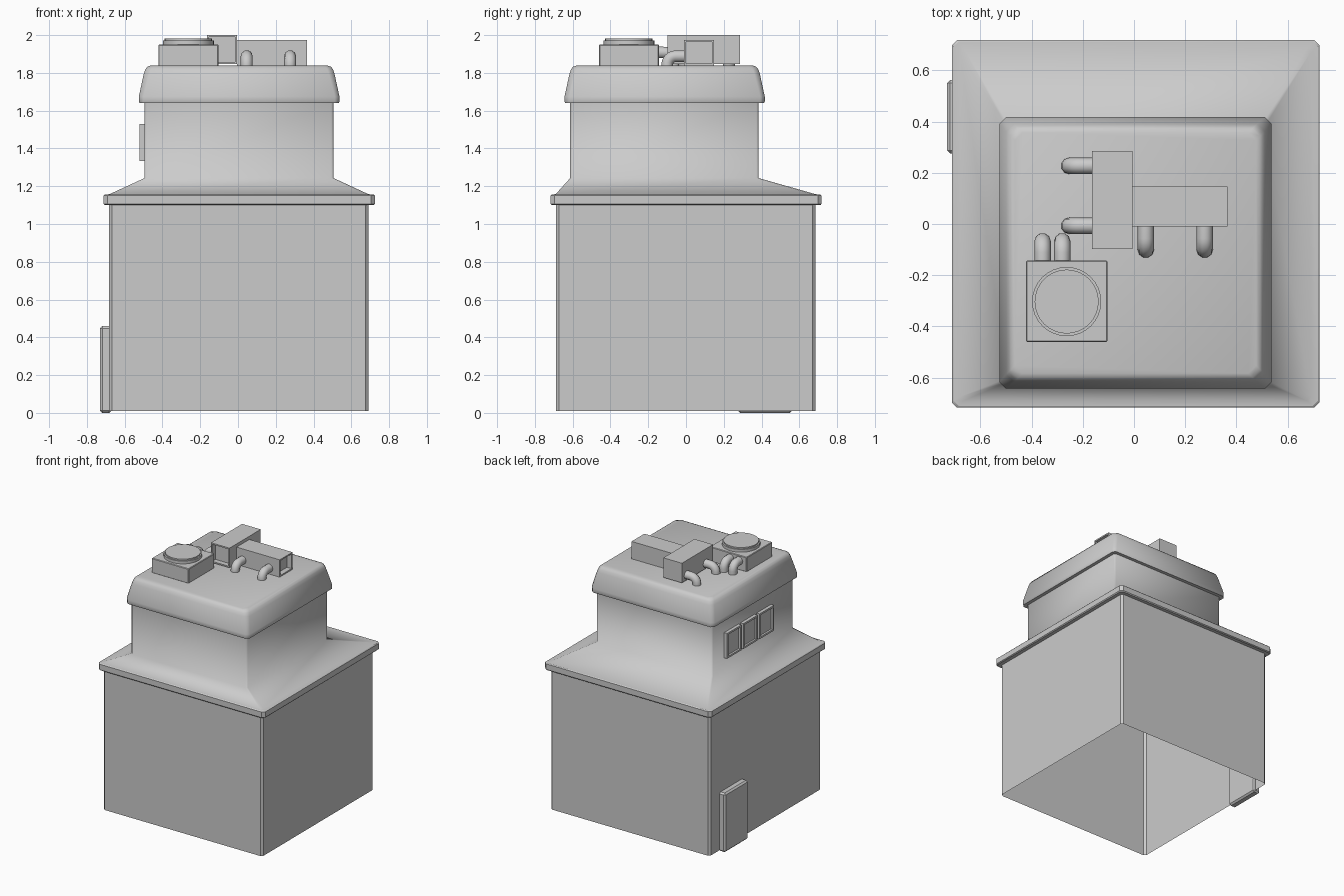
import bpy, bmesh, math
from mathutils import Vector

if "Cube" in bpy.data.objects:
    bpy.data.objects.remove(bpy.data.objects["Cube"])


def finish(name, bm, angle=35):
    bmesh.ops.recalc_face_normals(bm, faces=bm.faces)
    me = bpy.data.meshes.new(name)
    bm.to_mesh(me)
    bm.free()
    ob = bpy.data.objects.new(name, me)
    bpy.context.collection.objects.link(ob)
    bpy.ops.object.select_all(action='DESELECT')
    bpy.context.view_layer.objects.active = ob
    ob.select_set(True)
    bpy.ops.object.shade_smooth_by_angle(angle=math.radians(angle))
    return ob


def stack(name, rings, cap=False, angle=35):
    """Skin through rectangles (x0, x1, y0, y1, z, corner chamfer)."""
    bm = bmesh.new()
    prev = None
    for x0, x1, y0, y1, z, c in rings:
        pts = [(x0 + c, y0), (x1 - c, y0), (x1, y0 + c), (x1, y1 - c),
               (x1 - c, y1), (x0 + c, y1), (x0, y1 - c), (x0, y0 + c)]
        ring = [bm.verts.new((x, y, z)) for x, y in pts]
        if prev:
            for i in range(8):
                j = (i + 1) % 8
                bm.faces.new((prev[i], prev[j], ring[j], ring[i]))
        prev = ring
    if cap:
        bm.faces.new(prev)
    return finish(name, bm, angle)


def box(name, lo, hi, recess=None, rim=0.015, depth=0.02, bevel=0.0):
    """Box from corner to corner; the face looking along recess is sunk in."""
    lo, hi = Vector(lo), Vector(hi)
    bm = bmesh.new()
    bmesh.ops.create_cube(bm, size=1)
    for v in bm.verts:
        v.co = Vector(((lo[i] + hi[i]) / 2 + v.co[i] * (hi[i] - lo[i])) for i in range(3))
    if bevel:
        bmesh.ops.bevel(bm, geom=bm.edges[:], offset=bevel, segments=1, affect='EDGES')
    bm.normal_update()
    if recess:
        d = Vector(recess)
        face = max(bm.faces, key=lambda f: f.normal.dot(d) * 10 + f.calc_area())
        bmesh.ops.inset_region(bm, faces=[face], thickness=rim)
        new = bmesh.ops.extrude_discrete_faces(bm, faces=[face])['faces'][0]
        bmesh.ops.translate(bm, verts=new.verts, vec=-d * depth)
    return finish(name, bm)


def elbow(name, start, direction, reach, radius=0.032, bend=0.045, floor=1.83):
    """Pipe leaving a unit horizontally, then turning down into the roof."""
    s, d = Vector(start), Vector(direction)
    run = reach - radius - bend
    pts = [s - d * 0.01]
    for i in range(7):
        a = math.pi / 2 * i / 6
        pts.append(s + d * (run + bend * math.sin(a)) + Vector((0, 0, bend * (math.cos(a) - 1))))
    pts.append(Vector((pts[-1].x, pts[-1].y, floor)))
    cu = bpy.data.curves.new(name, 'CURVE')
    cu.dimensions = '3D'
    cu.bevel_depth = radius
    cu.bevel_resolution = 3
    sp = cu.splines.new('POLY')
    sp.points.add(len(pts) - 1)
    for p, q in zip(sp.points, pts):
        p.co = (*q, 1)
    sp.use_smooth = True
    ob = bpy.data.objects.new(name, cu)
    bpy.context.collection.objects.link(ob)


# Main walls, open underneath
stack("main_walls", [(-0.683, 0.69, -0.688, 0.685, z, 0.015) for z in (0.01, 1.105)])

# Ledge around the top of the walls
stack("roof_ledge", [
    (-0.683, 0.69, -0.688, 0.685, 1.1, 0.015),
    (-0.705, 0.718, -0.71, 0.712, 1.1, 0.02),
    (-0.711, 0.724, -0.717, 0.718, 1.107, 0.02),
    (-0.711, 0.724, -0.717, 0.718, 1.15, 0.02),
    (-0.705, 0.718, -0.71, 0.712, 1.156, 0.02)])

# Sloping skirt running into the upper walls
stack("skirt_and_upper_walls", [
    (-0.705, 0.718, -0.71, 0.712, 1.156, 0.02),
    (-0.68, 0.69, -0.69, 0.685, 1.158, 0.015),
    (-0.495, 0.506, -0.613, 0.385, 1.243, 0.012),
    (-0.495, 0.506, -0.613, 0.385, 1.645, 0.012)], angle=80)

# Overhanging top cap with rounded shoulder
cap_steps = [(-0.03, 1.64, 0.012), (-0.004, 1.64, 0.02), (0, 1.648, 0.025), (0, 1.675, 0.025),
             (-0.026, 1.795, 0.03), (-0.034, 1.818, 0.03), (-0.044, 1.832, 0.03), (-0.06, 1.838, 0.03)]
stack("top_cap", [(-0.525 - o, 0.537 + o, -0.643 - o, 0.417 + o, z, c)
                  for o, z, c in cap_steps], cap=True, angle=50)

# Door and the three windows, all on the left side
box("door", (-0.73, 0.275, 0.0), (-0.67, 0.562, 0.46), bevel=0.012)
for i in range(3):
    y = 0.15 - i * 0.2
    box(f"window_{i + 1}", (-0.521, y - 0.088, 1.333), (-0.49, y + 0.088, 1.53),
        recess=(-1, 0, 0), rim=0.02, depth=0.015)

# Fan unit with round cover
box("fan_housing", (-0.422, -0.46, 1.835), (-0.104, -0.143, 1.95), bevel=0.004)
bm = bmesh.new()
bmesh.ops.create_cone(bm, cap_ends=True, segments=32, radius1=0.135, radius2=0.135, depth=0.05)
rim_edges = [e for e in bm.edges if all(v.co.z > 0 for v in e.verts)]
bmesh.ops.bevel(bm, geom=rim_edges, offset=0.01, segments=2, affect='EDGES')
bmesh.ops.translate(bm, verts=bm.verts, vec=(-0.263, -0.303, 1.957))
finish("fan_cover", bm, 50)

# Two ducts with recessed open ends
box("long_duct", (-0.165, -0.097, 1.847), (-0.005, 0.286, 2.0), recess=(0, -1, 0), depth=0.04)
box("side_duct", (-0.006, -0.01, 1.84), (0.366, 0.147, 1.975), recess=(1, 0, 0), depth=0.04)

# Elbow pipes from each unit down to the roof
for i, x in enumerate((0.046, 0.276)):
    elbow(f"side_duct_pipe_{i + 1}", (x, -0.01, 1.888), (0, -1, 0), 0.122)
for i, y in enumerate((-0.007, 0.227)):
    elbow(f"long_duct_pipe_{i + 1}", (-0.165, y, 1.888), (-1, 0, 0), 0.12)
for i, x in enumerate((-0.357, -0.28)):
    elbow(f"fan_pipe_{i + 1}", (x, -0.143, 1.908), (0, 1, 0), 0.108)
